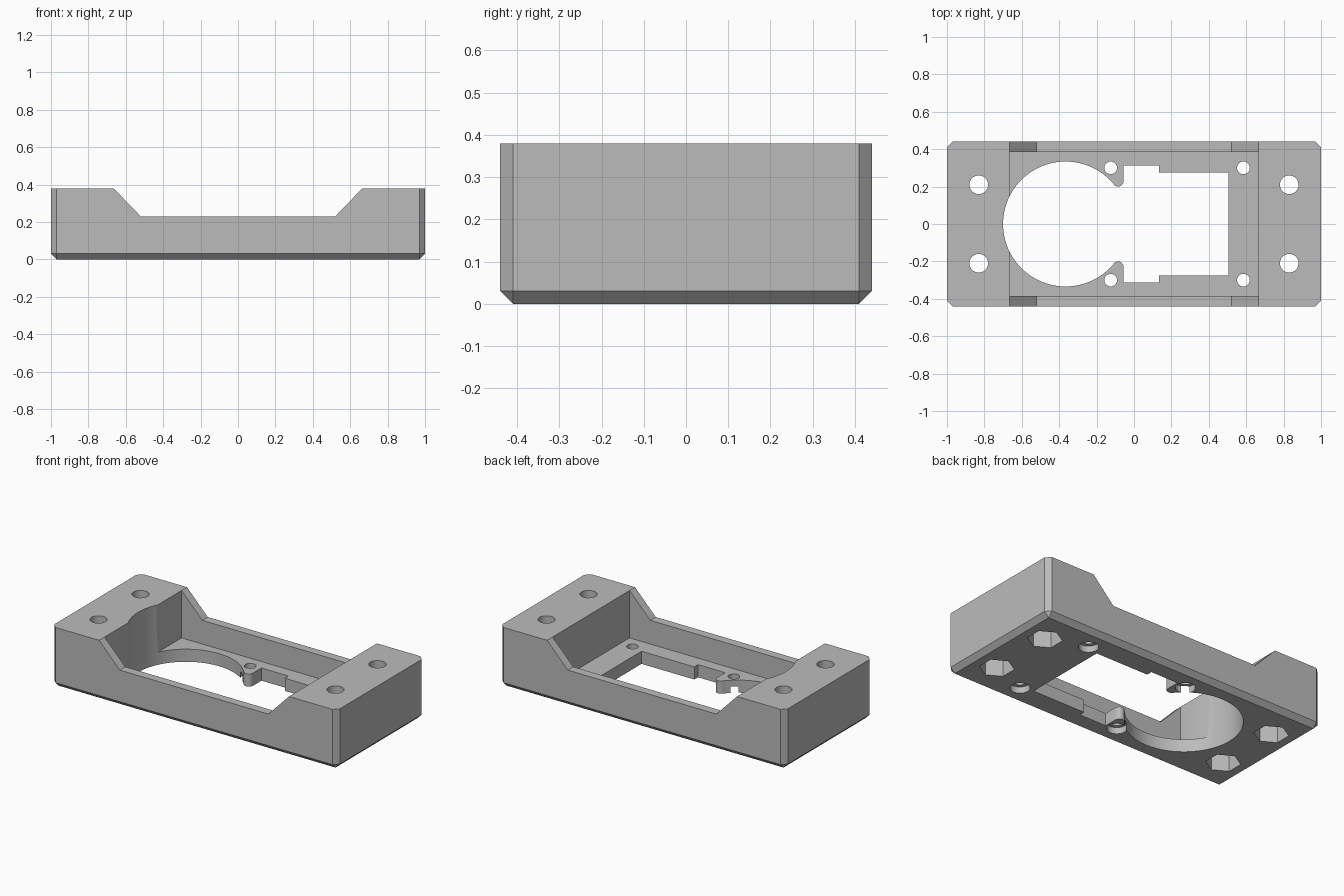
import bpy
import bmesh
from math import sin, cos, pi, radians

default = bpy.data.objects.get("Cube")
if default:
    bpy.data.objects.remove(default, do_unlink=True)

HALF_X, HALF_Y, HEIGHT = 1.0, 0.44, 0.38
CHAMFER = 0.03
FLOOR = 0.08

grey = bpy.data.materials.new("plain grey")
grey.use_nodes = True
grey.diffuse_color = (0.5, 0.5, 0.5, 1)
grey.node_tree.nodes["Principled BSDF"].inputs["Base Color"].default_value = (0.5, 0.5, 0.5, 1)


def add_object(name, bm):
    bmesh.ops.recalc_face_normals(bm, faces=bm.faces)
    mesh = bpy.data.meshes.new(name)
    bm.to_mesh(mesh)
    bm.free()
    mesh.materials.append(grey)
    obj = bpy.data.objects.new(name, mesh)
    bpy.context.collection.objects.link(obj)
    return obj


def prism(name, points, depth):
    """Extrude a closed loop of 3D points along a vector."""
    bm = bmesh.new()
    face = bm.faces.new([bm.verts.new(p) for p in points])
    grown = bmesh.ops.extrude_face_region(bm, geom=[face], use_keep_orig=True)
    moved = [v for v in grown["geom"] if isinstance(v, bmesh.types.BMVert)]
    bmesh.ops.translate(bm, verts=moved, vec=depth)
    return add_object(name, bm)


def arc(cx, cy, r, start, end, steps):
    angles = [radians(start + (end - start) * i / steps) for i in range(steps + 1)]
    return [(cx + r * cos(a), cy + r * sin(a)) for a in angles]


def bore(name, x, y, r, z0, z1, sides, turn=0):
    ring = arc(x, y, r, turn, turn + 360, sides)[:-1]
    return prism(name, [(px, py, z0) for px, py in ring], (0, 0, z1 - z0))


# Block with chamfered upright and bottom edges
bm = bmesh.new()
bmesh.ops.create_cube(bm, size=1)
for v in bm.verts:
    v.co = (v.co.x * 2 * HALF_X, v.co.y * 2 * HALF_Y, (v.co.z + 0.5) * HEIGHT)
edges = [e for e in bm.edges if min(v.co.z for v in e.verts) < 0.01]
bmesh.ops.bevel(bm, geom=edges, offset=CHAMFER, segments=1, affect="EDGES")
body = add_object("mounting_frame", bm)

cutters = []

# Sloped dip across the middle of both long walls
dip = [(0.52, 0.23), (0.665, HEIGHT), (0.665, 0.6)]
dip += [(-x, z) for x, z in reversed(dip)]
cutters.append(prism("wall_dip_cutter", [(x, -0.6, z) for x, z in dip], (0, 1.2, 0)))

# Rectangular pocket above the floor
pocket = [(-0.665, -0.385), (0.665, -0.385), (0.665, 0.385), (-0.665, 0.385)]
cutters.append(prism("pocket_cutter", [(x, y, FLOOR) for x, y in pocket], (0, 0, 0.6)))

# Round opening joined to a stepped slot between two rounded prongs
upper = arc(-0.085, 0.23, 0.03, 360, 200, 10)
upper = [(0.505, 0.276), (0.135, 0.276), (0.135, 0.313), (-0.055, 0.313)] + upper
lower = [(x, -y) for x, y in reversed(upper)]
opening = upper + arc(-0.366, 0, 0.334, 41, 319, 72)[1:-1] + lower
cutters.append(prism("opening_cutter", [(x, y, -0.1) for x, y in opening], (0, 0, 0.7)))

for side in (-1, 1):
    # Bolt holes through the end blocks, with hexagonal nut pockets below
    for x in (-0.83, 0.83):
        cutters.append(bore("bolt_cutter", x, side * 0.21, 0.05, -0.1, 0.6, 32))
        cutters.append(bore("nut_cutter", x, side * 0.21, 0.1, -0.1, 0.15, 6, 30))
    # Screw holes through the floor, counterbored below
    for x in (-0.125, 0.585):
        cutters.append(bore("screw_cutter", x, side * 0.3, 0.034, -0.1, 0.2, 24))
        cutters.append(bore("counterbore_cutter", x, side * 0.3, 0.057, -0.1, 0.04, 32))

# Carve the block
bpy.ops.object.select_all(action="DESELECT")
body.select_set(True)
bpy.context.view_layer.objects.active = body
for cutter in cutters:
    cutter.hide_render = True
    mod = body.modifiers.new("cut", "BOOLEAN")
    mod.operation = "DIFFERENCE"
    mod.solver = "EXACT"
    mod.object = cutter
    bpy.ops.object.modifier_apply(modifier=mod.name)
    bpy.data.objects.remove(cutter, do_unlink=True)

bpy.ops.object.shade_smooth_by_angle(angle=radians(30))
